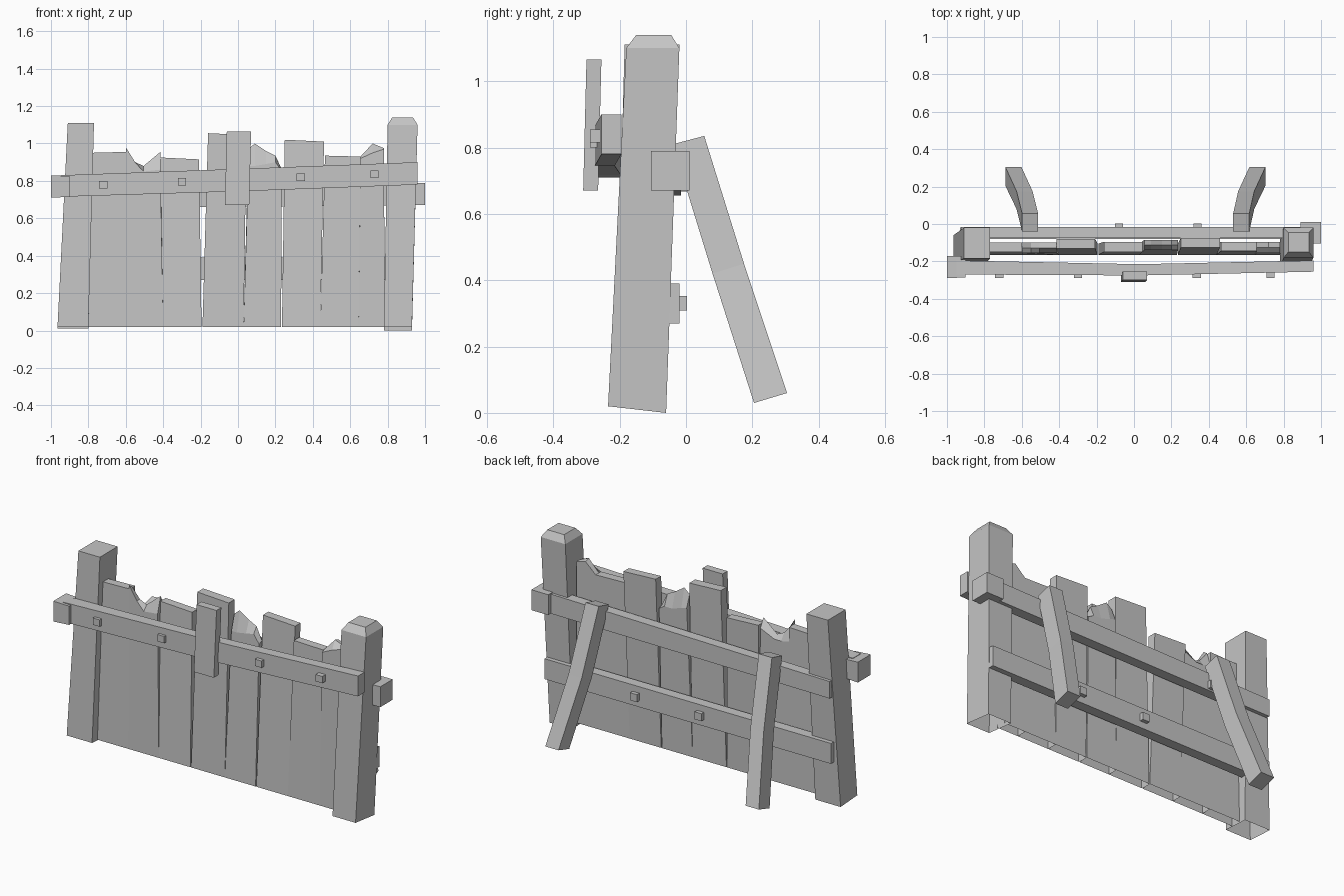
import bpy
import bmesh

cube = bpy.data.objects.get("Cube")
if cube:
    bpy.data.objects.remove(cube, do_unlink=True)

wood = bpy.data.materials.new("weathered grey wood")
wood.use_nodes = True
GREY = (0.56, 0.56, 0.56, 1)
wood.diffuse_color = GREY
wood.node_tree.nodes["Principled BSDF"].inputs["Base Color"].default_value = GREY


def loft(name, rings, open_bottom=False):
    """Join matching rings of points into a flat-shaded solid."""
    bm = bmesh.new()
    loops = [[bm.verts.new(p) for p in ring] for ring in rings]
    bm.faces.new(loops[0])
    bm.faces.new(loops[-1])
    n = len(loops[0])
    for lower, upper in zip(loops, loops[1:]):
        for i in range(n):
            j = (i + 1) % n
            bm.faces.new((lower[i], lower[j], upper[j], upper[i]))
    bmesh.ops.recalc_face_normals(bm, faces=bm.faces)
    if open_bottom:
        ground = [f for f in bm.faces if all(v.co.z < .03 for v in f.verts)]
        bmesh.ops.delete(bm, geom=ground, context="FACES")
    mesh = bpy.data.meshes.new(name)
    bm.to_mesh(mesh)
    bm.free()
    mesh.materials.append(wood)
    bpy.context.collection.objects.link(bpy.data.objects.new(name, mesh))


def level(x0, x1, y0, y1, z, z_back=None):
    """Horizontal rectangle, optionally tilted toward the back."""
    zb = z if z_back is None else z_back
    return [(x0, y0, z), (x1, y0, z), (x1, y1, zb), (x0, y1, zb)]


def upright(x, y0, y1, z0, z1):
    """Rectangle across a rail at one x position."""
    return [(x, y0, z0), (x, y1, z0), (x, y1, z1), (x, y0, z1)]


def box(name, x0, x1, y0, y1, z0, z1):
    loft(name, [upright(x0, y0, y1, z0, z1), upright(x1, y0, y1, z0, z1)])


# Leaning end posts, hollow underneath, one with a chamfered cap
loft("right_post", [level(-.965, -.80, -.215, -.06, .02, .01),
                    level(-.91, -.77, -.185, -.02, 1.11)], True)
loft("left_post", [level(.78, .93, -.235, -.06, .02, 0),
                   level(.80, .96, -.18, -.02, 1.10),
                   level(.825, .935, -.15, -.045, 1.14)], True)


# Leaning planks; top points are (x, front height, ridge height, back height)
def plank(name, b0, b1, front, back, top):
    rings = []
    for k, t in enumerate((0, .5, 1)):
        y_low = -.165 + t * .06
        y_top = front + t * (back - front)
        rings.append([(b0, y_low, .02), (b1, y_low, .02)]
                     + [(p[0], y_top, p[1 + k]) for p in reversed(top)])
    loft(name, rings, True)


def cut(x0, z0, x1, z1):
    """Plain sawn plank top."""
    return [(x0, z0, z0, z0), (x1, z1, z1, z1)]


planks = [
    (-.80, -.60, -.15, -.10, cut(-.785, .95, -.60, .955)),
    (-.60, -.40, -.155, -.10, [(-.60, .98, .96, .87), (-.55, .90, .90, .86),
                               (-.505, .85, .88, .86), (-.415, .86, .955, .90)]),
    (-.40, -.195, -.13, -.08, cut(-.415, .925, -.208, .915)),
    (-.19, .03, -.15, -.095, cut(-.16, 1.055, .045, 1.045)),
    (.03, .23, -.14, -.085, [(.055, .88, .97, .90), (.09, .88, 1.0, .89),
                             (.15, .89, .96, .87), (.20, .90, .935, .87),
                             (.235, .85, .86, .85)]),
    (.235, .44, -.125, -.075, cut(.25, 1.02, .46, 1.01)),
    (.44, .645, -.145, -.095, cut(.465, .935, .655, .93)),
    (.645, .785, -.155, -.095, [(.655, .92, .93, .93), (.72, .95, 1.0, .99),
                                (.78, .97, .975, .975)]),
]
for i, data in enumerate(planks):
    plank(f"plank_{i + 1}", *data)

# Slanted front rail with a thicker end block
loft("front_rail", [upright(-.95, -.27, -.195, .715, .83),
                    upright(.03, -.275, -.215, .745, .865),
                    upright(.96, -.255, -.195, .78, .90)])
loft("front_rail_end", [upright(-1, -.29, -.17, .71, .83),
                        upright(-.90, -.285, -.17, .715, .825)])

# Back rails
loft("upper_back_rail", [upright(-.925, -.075, -.015, .655, .755),
                         upright(.95, -.075, -.015, .67, .785)])
box("upper_back_rail_end", .89, 1, -.105, .01, .67, .79)
box("lower_back_rail", -.93, .935, -.08, -.02, .27, .39)

# Short vertical board on the front rail
loft("front_board", [level(-.07, .06, -.31, -.265, .67),
                     level(-.06, .07, -.30, -.255, 1.065)])

# Square bolts
for i, (x, z) in enumerate([(-.72, .78), (-.30, .795), (.335, .82), (.73, .835)]):
    box(f"front_bolt_{i + 1}", x - .022, x + .022, -.29, -.25, z - .02, z + .02)
for i, (x, z) in enumerate([(-.08, .33), (.34, .33), (-.535, .69)]):
    box(f"back_bolt_{i + 1}", x - .022, x + .022, -.04, .003, z - .022, z + .022)

# Bent rear braces, splayed outward
for name, xs in (("right_brace", (-.555, -.585, -.645)),
                 ("left_brace", (.573, .60, .66))):
    rings = []
    for x, (ya, za), (yb, zb) in zip(xs, ((-.04, .81), (.08, .42), (.205, .03)),
                                     ((.055, .835), (.175, .45), (.305, .06))):
        rings.append([(x - .043, ya, za), (x + .043, ya, za),
                      (x + .043, yb, zb), (x - .043, yb, zb)])
    loft(name, rings)
